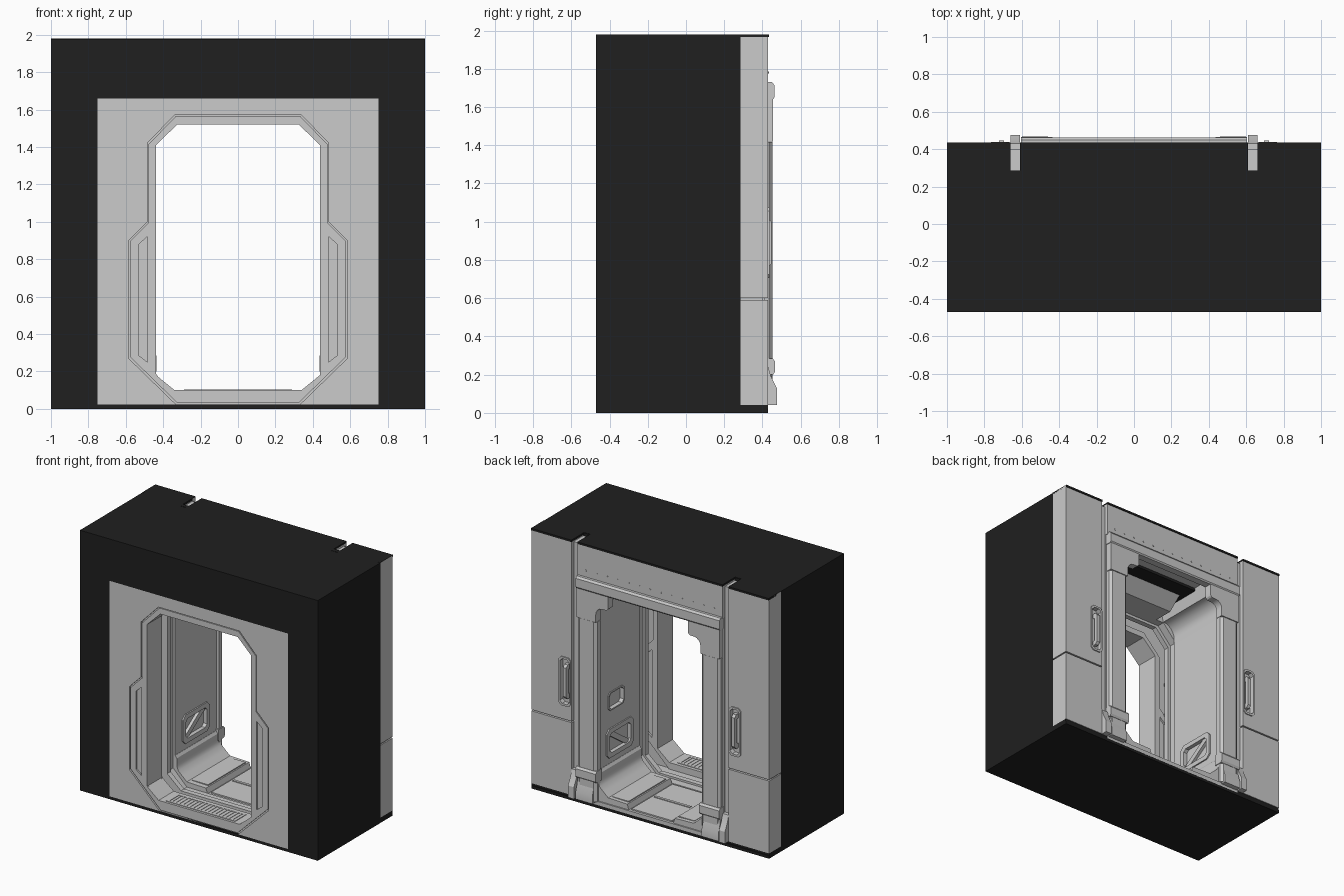
import bpy, bmesh, math

dark = bpy.data.materials.new("dark_shell")
dark.diffuse_color = (0.014, 0.014, 0.014, 1)


def prism(name, axis, loops, a, b, mat=None):
    """Fill 2D loops (later ones are holes) and extrude along an axis from a to b."""
    cu = bpy.data.curves.new(name, 'CURVE')
    cu.dimensions, cu.fill_mode, cu.extrude = '2D', 'BOTH', abs(b - a) / 2
    for pts in loops:
        sp = cu.splines.new('POLY')
        sp.points.add(len(pts) - 1)
        sp.use_cyclic_u = True
        for p, (u, v) in zip(sp.points, pts):
            p.co = (u, v, 0, 1)
    tmp = bpy.data.objects.new("tmp", cu)
    bpy.context.collection.objects.link(tmp)
    dg = bpy.context.evaluated_depsgraph_get()
    me = bpy.data.meshes.new_from_object(tmp.evaluated_get(dg))
    bpy.data.objects.remove(tmp)
    mid = (a + b) / 2
    for vert in me.vertices:
        u, v, w = vert.co
        vert.co = {'x': (mid + w, u, v), 'y': (u, mid + w, v), 'z': (u, v, mid + w)}[axis]
    bm = bmesh.new()
    bm.from_mesh(me)
    bmesh.ops.remove_doubles(bm, verts=bm.verts, dist=1e-5)
    bmesh.ops.recalc_face_normals(bm, faces=bm.faces)
    bm.to_mesh(me)
    bm.free()
    me.materials.clear()
    if mat:
        me.materials.append(mat)
    ob = bpy.data.objects.new(name, me)
    bpy.context.collection.objects.link(ob)
    return ob


def rect(u0, u1, v0, v1, c=0.0):
    if not c:
        return [(u0, v0), (u1, v0), (u1, v1), (u0, v1)]
    return [(u0 + c, v0), (u1 - c, v0), (u1, v0 + c), (u1, v1 - c),
            (u1 - c, v1), (u0 + c, v1), (u0, v1 - c), (u0, v0 + c)]


def flip(pts):
    return [(-u, v) for u, v in pts]


def sym(pts):
    return pts + flip(pts)[::-1]


def pair(name, axis, loops, a, b, mat=None):
    """The part and its mirror image across x = 0."""
    prism(name + "_right", axis, loops, a, b, mat)
    if axis == 'x':
        prism(name + "_left", axis, loops, -b, -a, mat)
    else:
        prism(name + "_left", axis, [flip(l) for l in loops], a, b, mat)


def arc(cx, cz, r, a0, a1, n=6):
    return [(cx + r * math.cos(math.radians(a0 + (a1 - a0) * i / n)),
             cz + r * math.sin(math.radians(a0 + (a1 - a0) * i / n))) for i in range(n + 1)]


# dark outer shell, base and top plate with two slots
prism("outer_shell", 'y', [sym([(0.75, 0.02), (1, 0.02), (1, 1.978)])[:3] +
                           [(-1, 1.978), (-1, 0.02), (-0.75, 0.02), (-0.75, 1.66), (0.75, 1.66)]],
      -0.47, 0.285, dark)
prism("base_plate", 'z', [rect(-1, 1, -0.47, 0.43)], 0, 0.022, dark)
prism("base_rear_edge", 'z', [rect(-1, 1, 0.285, 0.425)], 0.02, 0.04, dark)
prism("top_plate", 'z', [sym([(1, 0.28), (1, 0.435), (0.66, 0.435), (0.66, 0.25),
                              (0.61, 0.25), (0.61, 0.435)])], 1.965, 1.98, dark)

# front panel, doorway frame and shadow groove between them
door = sym([(0.34, 0.1), (0.438, 0.18), (0.438, 1.41), (0.325, 1.52)])
bulge = [(0.33, 0.022), (0.585, 0.27), (0.585, 0.9), (0.485, 1.0), (0.485, 1.42), (0.34, 1.57)]
outline = sym(bulge)
inner_outline = sym([(x - 0.007, z + (0.008 if z < 0.8 else -0.006)) for x, z in bulge])
pocket = [(0.485, 0.25), (0.53, 0.285), (0.53, 0.88), (0.485, 0.92)]
prism("front_panel", 'y', [rect(-0.75, 0.75, 0.022, 1.66), outline], -0.47, -0.455)
prism("door_frame_face", 'y', [inner_outline, door, pocket, flip(pocket)], -0.468, -0.455)
prism("door_frame_body", 'y', [rect(-0.75, 0.75, 0.022, 1.66), door], -0.457, -0.30)
prism("door_frame_inner_face", 'y', [inner_outline, door, pocket, flip(pocket)], -0.30, -0.285)

# grating on the door sill
prism("sill_grating_rim", 'z', [rect(-0.29, 0.29, -0.45, -0.31), rect(-0.27, 0.27, -0.435, -0.325)],
      0.09, 0.104)
for i in range(18):
    x = -0.255 + i * 0.03
    prism("sill_slat", 'z', [rect(x - 0.007, x + 0.007, -0.437, -0.323)], 0.09, 0.103)

# cavity between the doorway and the inner bulkhead
prism("cavity_walls", 'y', [rect(-0.75, 0.75, 0.022, 1.7), rect(-0.6, 0.6, 0.05, 1.64)], -0.30, -0.15)
prism("inner_bulkhead", 'y', [rect(-0.62, 0.62, 0.022, 1.7),
      sym([(0.34, 0.07), (0.455, 0.17), (0.455, 1.43), (0.34, 1.555)])], -0.20, -0.16)
prism("inner_bulkhead_step", 'y', [rect(-0.62, 0.62, 0.022, 1.7),
      sym([(0.36, 0.055), (0.475, 0.17), (0.475, 1.45), (0.36, 1.575)])], -0.16, -0.10)
for z in (0.55, 0.95, 1.2):
    pair("cavity_knob", 'y', [arc(0.545, z, 0.025, 0, 330, 11)], -0.285, -0.25)

# rear chamber tunnel with rounded shoulders and a ceiling recess
shoulder = arc(0.36, 1.48, 0.1, 0, 90)
prism("chamber_shell", 'y', [rect(-0.61, 0.61, 0.022, 1.9),
      sym([(0.485, 0.05), (0.485, 1.4), (0.46, 1.4)] + shoulder + [(0.33, 1.68)])], -0.10, 0.41)
prism("ceiling_lamp_housing", 'x', [[(-0.1, 1.69), (-0.1, 1.57), (0.06, 1.57), (0.2, 1.69)]], -0.29, 0.29)

# chamber side walls with emblem-free recesses, grip pocket on one side only
vent = rect(0.0, 0.29, 0.33, 0.52, 0.025)
wall = rect(-0.10, 0.41, 0.22, 1.402)
grip = rect(0.1, 0.27, 0.68, 0.80, 0.02)
prism("side_wall_right", 'x', [wall, vent, grip], 0.46, 0.486)
prism("side_wall_left", 'x', [wall, vent], -0.486, -0.46)
prism("grip_rim", 'x', [rect(0.09, 0.28, 0.67, 0.81, 0.02), grip], 0.453, 0.47)
pair("vent_rim", 'x', [rect(-0.015, 0.305, 0.315, 0.535, 0.03), rect(0.02, 0.27, 0.35, 0.50, 0.02)],
     0.45, 0.48)
pair("vent_brace", 'x', [[(0.03, 0.35), (0.07, 0.35), (0.26, 0.48), (0.26, 0.5), (0.22, 0.5), (0.03, 0.37)]],
     0.462, 0.486)

# floor and raised side steps
prism("floor", 'z', [rect(-0.61, 0.61, -0.44, 0.43)], 0.02, 0.05)
prism("floor_centre_plate", 'z', [rect(-0.17, 0.17, -0.08, 0.41)], 0.045, 0.06)
prism("floor_seam", 'z', [rect(-0.15, 0.15, 0.15, 0.17)], 0.055, 0.066)
pair("side_step", 'y', [[(0.6, 0.03), (0.6, 0.27), (0.458, 0.27), (0.445, 0.25), (0.445, 0.19),
                         (0.432, 0.16), (0.40, 0.13), (0.36, 0.095), (0.2, 0.09), (0.185, 0.045)]],
     -0.10, 0.42)
pair("step_tread", 'z', [rect(0.21, 0.345, -0.06, 0.39)], 0.085, 0.098)

# rear arch: lintel, beam, gusset plate and posts
prism("rear_lintel", 'y', [rect(-0.61, 0.61, 1.72, 1.968)], 0.25, 0.43)
prism("lintel_beam", 'x', [[(0.40, 1.64), (0.455, 1.64), (0.462, 1.65), (0.462, 1.715),
                            (0.45, 1.73), (0.40, 1.73)]], -0.605, 0.605)
gusset = [(0.60, 1.42), (0.60, 1.65), (0.335, 1.65), (0.335, 1.58)] + \
    arc(0.36, 1.56, 0.025, 180, 270, 3) + arc(0.385, 1.48, 0.055, 90, 0, 4) + [(0.44, 1.42)]
pair("rear_gusset", 'y', [gusset], 0.40, 0.456)
pair("rear_post", 'z', [[(0.44, 0.40), (0.44, 0.435), (0.46, 0.452), (0.58, 0.452), (0.60, 0.435),
                         (0.60, 0.40)]], 0.05, 1.417)
pair("post_collar", 'x', [[(0.39, 0.2), (0.455, 0.2), (0.465, 0.215), (0.465, 0.27), (0.453, 0.285),
                           (0.39, 0.285)]], 0.435, 0.605)
pair("post_foot", 'x', [[(0.38, 0.04), (0.468, 0.04), (0.468, 0.1), (0.452, 0.15), (0.445, 0.2),
                         (0.38, 0.2)]], 0.46, 0.60)
for i in range(13):
    x = -0.54 + i * 0.09
    prism("lintel_bolt", 'y', [arc(x, 1.78, 0.006, 0, 300, 5)], 0.42, 0.433)

# vertical slot liners and their feet
pair("slot_liner", 'z', [rect(0.605, 0.665, 0.25, 0.40)], 0.03, 1.955)
pair("slot_foot", 'x', [[(0.38, 0.04), (0.475, 0.04), (0.475, 0.13), (0.445, 0.19), (0.43, 0.24),
                         (0.38, 0.24)]], 0.61, 0.66)

# rear pillars, split by a groove, with a recessed pull handle
recess = rect(0.675, 0.755, 0.72, 1.06, 0.02)
pair("pillar_core", 'y', [rect(0.665, 0.99, 0.04, 1.96)], 0.28, 0.40)
pair("pillar_lower", 'y', [rect(0.66, 1, 0.04, 0.59)], 0.285, 0.43)
pair("pillar_upper", 'y', [rect(0.66, 1, 0.60, 1.978), recess], 0.395, 0.43)
pair("pillar_side", 'x', [rect(0.285, 0.43, 0.60, 1.978)], 0.985, 1.0)
pair("handle_rim", 'y', [rect(0.665, 0.765, 0.705, 1.075, 0.02), recess], 0.42, 0.438)
pair("handle_bar", 'x', [[(0.39, 0.76), (0.43, 0.76), (0.446, 0.78), (0.446, 1.0), (0.43, 1.02), (0.39, 1.02),
                          (0.39, 0.99), (0.42, 0.98), (0.42, 0.8), (0.39, 0.79)]], 0.695, 0.722)

# smooth the rounded parts, keep hard edges
for ob in bpy.context.collection.objects:
    ob.select_set(True)
    bpy.context.view_layer.objects.active = ob
bpy.ops.object.shade_smooth_by_angle(angle=math.radians(25))
